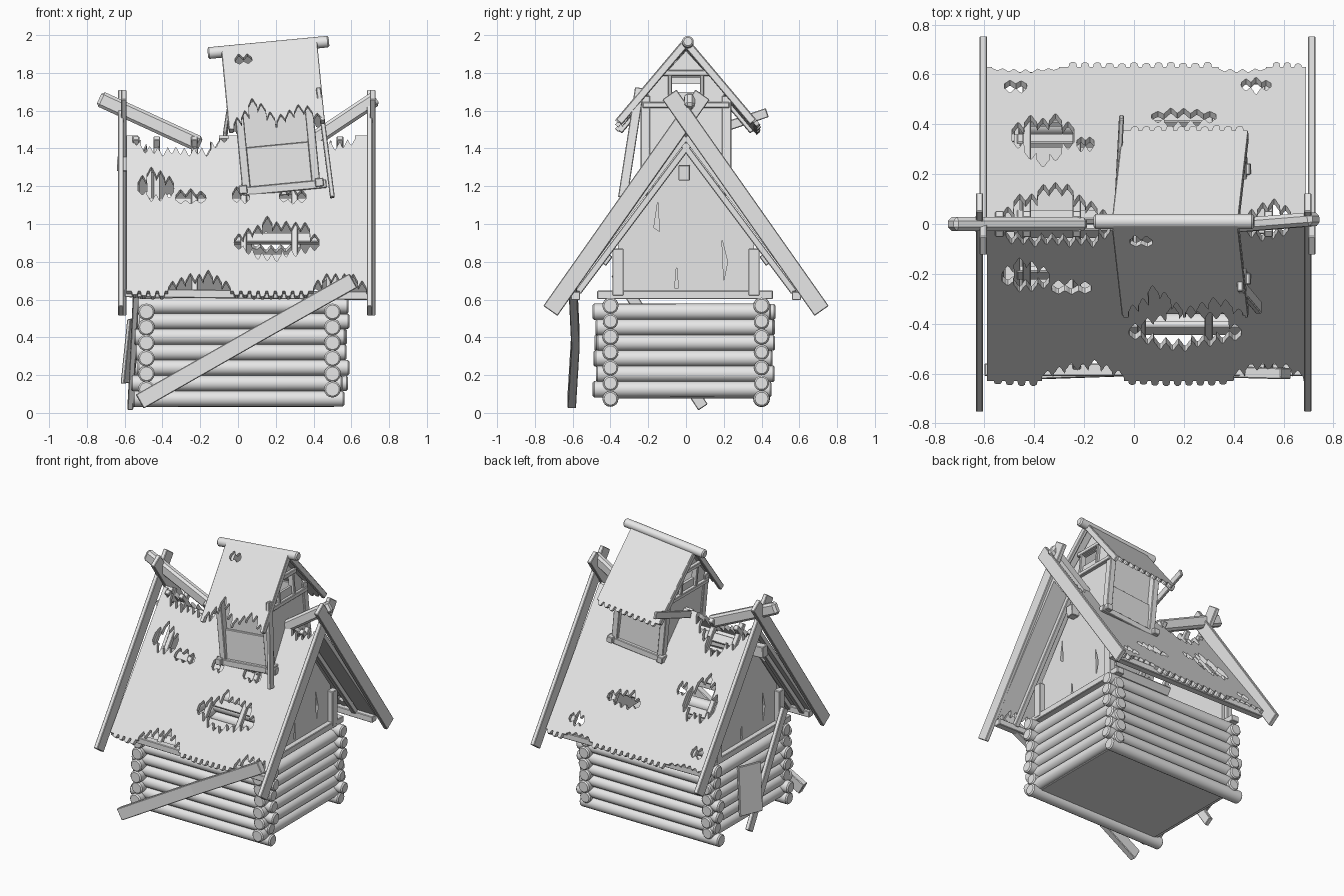
import bpy, bmesh, math, random
from mathutils import Vector, Matrix
from mathutils.geometry import tessellate_polygon

random.seed(7)
if "Cube" in bpy.data.objects:
    bpy.data.objects.remove(bpy.data.objects["Cube"])

wood = bpy.data.materials.new("weathered_grey_wood")
wood.use_nodes = True
grey = (0.8, 0.8, 0.8, 1)
wood.diffuse_color = grey
wood.node_tree.nodes["Principled BSDF"].inputs["Base Color"].default_value = grey
I = Matrix.Identity(4)


def finish(name, bm, matrix=I):
    bmesh.ops.recalc_face_normals(bm, faces=bm.faces)
    mesh = bpy.data.meshes.new(name)
    bm.to_mesh(mesh)
    bm.free()
    mesh.materials.append(wood)
    ob = bpy.data.objects.new(name, mesh)
    ob.matrix_world = matrix
    bpy.context.collection.objects.link(ob)
    return ob


def frame(p, q, ref):
    """Matrix centred between p and q, with z along the part and x near ref."""
    p, q = Vector(p), Vector(q)
    d = (q - p).normalized()
    a = Vector(ref)
    a = (a - d * a.dot(d)).normalized()
    m = Matrix((a, d.cross(a), d)).transposed().to_4x4()
    return Matrix.Translation((p + q) / 2) @ m, (q - p).length


def beam(name, p, q, w, h, ref=(1, 0, 0), base=I, bevel=0.004):
    m, length = frame(p, q, ref)
    bm = bmesh.new()
    bmesh.ops.create_cube(bm, size=1)
    bmesh.ops.scale(bm, vec=(w, h, length), verts=bm.verts)
    bmesh.ops.bevel(bm, geom=bm.edges[:], offset=bevel, segments=1, affect='EDGES')
    return finish(name, bm, base @ m)


logs = []


def log(name, p, q, r, base=I):
    m, length = frame(p, q, (0, 0, 1))
    bm = bmesh.new()
    bmesh.ops.create_cone(bm, cap_ends=True, segments=16, radius1=r,
                          radius2=r * random.uniform(0.92, 1), depth=length)
    rims = [e for e in bm.edges if max(len(f.verts) for f in e.link_faces) > 4]
    bmesh.ops.bevel(bm, geom=rims, offset=0.008, segments=1, affect='EDGES')
    logs.append(finish(name, bm, base @ m))


def panel(name, outer, holes, origin, u, v, thick, base=I):
    """Flat sheet with cut-outs, drawn in the u, v plane."""
    rings = [[Vector((x, t, 0)) for x, t in ring] for ring in [outer] + holes]
    flat = [p for ring in rings for p in ring]
    bm = bmesh.new()
    verts = [bm.verts.new(Vector(origin) + Vector(u) * p.x + Vector(v) * p.y) for p in flat]
    for tri in tessellate_polygon(rings):
        if len(set(tri)) == 3:
            bm.faces.new([verts[i] for i in tri])
    mod = finish(name, bm, base).modifiers.new("thickness", 'SOLIDIFY')
    mod.thickness, mod.offset = thick, 0


TOOTH = ((0.03, 0), (0.2, 0.35), (0.36, 0.8), (0.5, 1), (0.64, 0.8), (0.8, 0.35), (0.97, 0))
TAB = ((0.14, 0), (0.22, 0.75), (0.38, 1), (0.62, 1), (0.78, 0.75), (0.86, 0))


def ragged(x0, x1, t, depth, sign, shape=TOOTH):
    """Row of small shingle teeth on a ragged swell, or of even tabs."""
    n = max(2, round((x1 - x0) / 0.048))
    w = (x1 - x0) / n
    pts = []
    for i in range(n):
        swell = math.sin(math.pi * (i + 0.5) / n) ** 0.5 if shape is TOOTH else 1
        d = depth * swell * random.uniform(0.65, 1)
        tip = min(0.045, d * 0.6) if shape is TOOTH else d
        pts += [(x0 + w * (i + f), t + sign * (d - tip * (1 - g))) for f, g in shape]
    return pts


def hole(x0, x1, t0, t1):
    mid = t0 + (t1 - t0) * 0.6
    return ([(x0, mid)] + ragged(x0, x1, mid, mid - t0, -1) + [(x1, mid)]
            + ragged(x0, x1, mid, t1 - mid, 1)[::-1])


def roof_outline(x0, x1, length, eave, top):
    """Outline with bites in the top edge, and tabs (+) or bites (-) on the eave."""
    pts = [(x0, 0)]
    for a, b, d in top:
        pts += [(a, 0)] + ragged(a, b, 0, d, 1) + [(b, 0)]
    pts += [(x1, 0), (x1, length)]
    low = []
    for a, b, d in eave:
        teeth = ragged(a, b, length, d, 1, TAB) if d > 0 else ragged(a, b, length, -d, -1)
        low += [(a, length)] + teeth + [(b, length)]
    return pts + low[::-1] + [(x0, length)]


# Log walls and floor
for i in range(7):
    z = 0.075 + i * 0.082
    for side, y in (("front", -0.4), ("back", 0.4)):
        j = random.uniform(-0.02, 0.02)
        log(f"{side}_wall_log_{i}", (-0.55 + j, y, z), (0.57 + j, y, z), random.uniform(0.042, 0.047))
    if i < 6:
        for side, x in (("left", 0.5), ("right", -0.485)):
            j = random.uniform(-0.015, 0.015)
            log(f"{side}_wall_log_{i}", (x, -0.48 + j, z + 0.05), (x, 0.465 + j, z + 0.05), 0.044)
beam("floor", (-0.48, 0, 0.09), (0.5, 0, 0.09), 0.78, 0.03, (0, 1, 0))

# Gable walls, posts and tie beams; the cracks differ between the two ends
gable = [(-0.36, 0.62), (0.36, 0.62), (0.36, 0.9), (0, 1.39), (-0.36, 0.9)]
cracks = [[(-0.06, 0.66), (-0.05, 0.78), (-0.04, 0.66)],
          [(-0.17, 0.98), (-0.15, 1.12), (-0.14, 0.96)],
          [(0.2, 0.7), (0.19, 0.92), (0.22, 0.8)]]
for side, x, s in (("left", 0.48, 1), ("right", -0.47, -1)):
    slits = [[(s * y, z) for y, z in c] for c in cracks]
    panel(f"{side}_gable_wall", gable, slits, (x, 0, 0), (0, 1, 0), (0, 0, 1), 0.025)
    beam(f"{side}_tie_beam", (x + s * 0.02, -0.47, 0.625), (x + s * 0.02, 0.46, 0.625), 0.06, 0.045)
    for y in (-0.36, 0.36):
        beam(f"{side}_gable_post", (x + s * 0.03, y, 0.62), (x + s * 0.03, y, 0.87), 0.045, 0.06)

# Main roof sheets
RIDGE, C, S, L = 1.46, 0.6, 0.8, 1.03
front_holes = [hole(-0.53, -0.34, 0.2, 0.45), hole(-0.33, -0.17, 0.33, 0.47),
               hole(-0.02, 0.43, 0.51, 0.84), hole(0.22, 0.36, 0.31, 0.47),
               hole(-0.03, 0.06, 0.31, 0.47)]
back_holes = [hole(-0.49, -0.24, 0.36, 0.74), hole(-0.23, -0.16, 0.45, 0.58),
              hole(0.07, 0.33, 0.59, 0.78), hole(0.43, 0.55, 0.83, 0.97),
              hole(-0.52, -0.43, 0.83, 0.96)]
front_shape = roof_outline(-0.59, 0.69, L, [(-0.57, -0.38, 0.035), (-0.37, -0.04, -0.16),
                           (-0.03, 0.38, 0.035), (0.4, 0.68, -0.18)],
                           [(-0.56, -0.05, 0.18), (0.45, 0.62, 0.12)])
back_shape = roof_outline(-0.59, 0.69, L, [(-0.57, -0.3, -0.04), (-0.27, 0.32, 0.035),
                          (0.34, 0.53, -0.05), (0.55, 0.68, 0.035)],
                          [(-0.53, -0.1, 0.26), (0.45, 0.63, 0.18)])
for side, s, shape, holes in (("front", -1, front_shape, front_holes), ("back", 1, back_shape, back_holes)):
    panel(f"{side}_roof", shape, holes, (0, 0, RIDGE), (1, 0, 0), (0, s * C, -S), 0.028)

    def under(x, t, drop):
        return (x, s * (C * t - S * drop), RIDGE - S * t - C * drop)

    # Rafters and purlins below the roof
    for x in (-0.54, -0.43, -0.23, 0.03, 0.3, 0.54):
        beam(f"{side}_rafter", under(x, -0.02, 0.035), under(x, 1.0, 0.035), 0.035, 0.035)
    for t in (0.12, 0.4, 0.63, 0.77):
        beam(f"{side}_purlin", under(-0.47, t, 0.055), under(0.48, t, 0.055), 0.06, 0.03, (0, s * C, -S))
    beam(f"{side}_eave_beam", (-0.6, s * 0.585, 0.635), (0.69, s * 0.585, 0.62), 0.05, 0.045, (0, 1, 0))

    # Crossing bargeboards at both ends
    for end, x in (("left", 0.705), ("right", -0.612)):
        xx = x + s * 0.008
        beam(f"{end}_{side}_bargeboard", (xx, s * 0.718, 0.54), (xx, s * -0.088, 1.685), 0.03, 0.092)

# Broken ridge beam and inner ridge beam
beam("right_broken_ridge", (-0.735, 0, 1.665), (-0.2, 0, 1.42), 0.055, 0.085, (0, 1, 0), bevel=0.015)
beam("left_broken_ridge", (0.73, 0.02, 1.665), (0.36, -0.01, 1.42), 0.055, 0.08, (0, 1, 0), bevel=0.015)
beam("inner_ridge_beam", (-0.64, 0, 1.32), (0.55, -0.01, 1.27), 0.06, 0.08, (0, 1, 0))

# Leaning tower: everything shares one tilted base
T = Matrix.Translation((0.2, 0, 1.5)) @ Matrix.Rotation(math.radians(-5.5), 4, 'Y')
log("tower_ridge_log", (-0.32, 0.01, 0.437), (0.325, 0.01, 0.437), 0.031, base=T)
tower_gable = [(-0.2, -0.36), (0.2, -0.36), (0.2, 0.18), (0, 0.4), (-0.2, 0.18)]
window = [(-0.075, 0.18), (0.075, 0.18), (0.075, 0.26), (-0.075, 0.26)]
for x in (-0.185, 0.185):
    panel("tower_gable_wall", tower_gable, [window], (x, 0, 0), (0, 1, 0), (0, 0, 1), 0.02, T)
    out = x + math.copysign(0.018, x)
    for z, w in ((0.11, 0.23), (0.28, 0.12)):
        beam("tower_cross_beam", (out, -w, z), (out, w, z), 0.03, 0.03, base=T)
    beam("tower_side_sill", (out, -0.27, -0.3), (out, 0.27, -0.3), 0.045, 0.045, base=T)
    for s in (-1, 1):
        beam("tower_post", (x, s * 0.215, -0.33), (x, s * 0.215, 0.16), 0.045, 0.05, base=T)
        beam("tower_window_jamb", (out, s * 0.085, 0.11), (out, s * 0.085, 0.28), 0.025, 0.02, base=T)
for side, s in (("front", -1), ("back", 1)):
    beam(f"tower_{side}_wall", (0, s * 0.18, -0.35), (0, s * 0.18, 0.16), 0.36, 0.02, base=T)
    beam(f"tower_{side}_boarding", (0, s * 0.21, -0.3), (0, s * 0.2, -0.08), 0.34, 0.02, base=T)
    beam(f"tower_{side}_sill", (-0.2, s * 0.22, -0.31), (0.24, s * 0.22, -0.31), 0.045, 0.045, (0, 1, 0), T)
    eave = [(-0.22, 0.0, -0.2), (0.01, 0.25, -0.13)] if s < 0 else [(-0.22, 0.25, 0.035)]
    notch = [hole(-0.18, -0.09, 0.05, 0.14)] if s < 0 else []
    panel(f"tower_{side}_roof", roof_outline(-0.24, 0.26, 0.57, eave, []), notch, (0, 0, 0.455),
          (1, 0, 0), (0, s * 0.643, -0.766), 0.022, T)
    for x in (-0.235, 0.25):
        beam("tower_roof_rafter", (x, s * 0.01, 0.425), (x, s * 0.355, 0.015), 0.025, 0.04, base=T)

# Loose and fallen boards
beam("hanging_board", (0.425, -0.245, 1.72), (0.5, -0.335, 1.14), 0.025, 0.05)
beam("loose_tower_stick", (-0.07, 0.05, 1.46), (-0.05, 0.43, 1.59), 0.02, 0.05)
beam("fallen_plank_lower", (-0.52, -0.605, 0.06), (0.06, -0.585, 0.39), 0.045, 0.085, (0, 1, 0))
beam("fallen_plank_upper", (0.05, -0.585, 0.385), (0.61, -0.6, 0.7), 0.045, 0.085, (0, 1, 0))
beam("leaning_stick", (-0.57, 0.09, 0.03), (-0.535, -0.37, 0.74), 0.03, 0.06)
beam("fallen_hatch", (-0.585, 0.09, 0.16), (-0.55, 0.06, 0.5), 0.19, 0.02, (0.3, 1, 0))

# Smooth the logs but keep their ends crisp
bpy.ops.object.select_all(action='DESELECT')
for ob in logs:
    ob.select_set(True)
bpy.context.view_layer.objects.active = logs[0]
bpy.ops.object.shade_smooth_by_angle(angle=math.radians(35))
